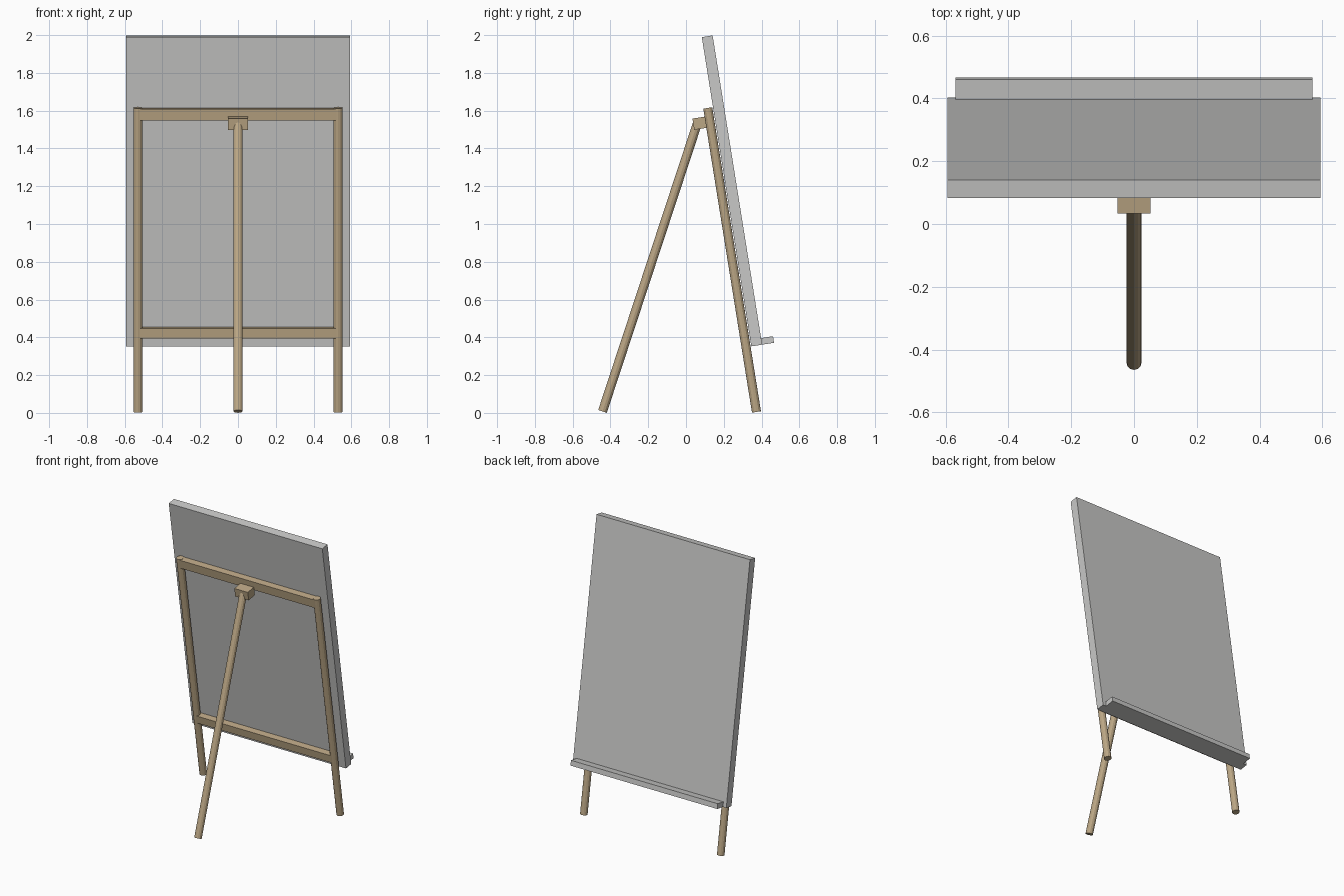
import bpy, bmesh, math
from mathutils import Matrix, Vector

if "Cube" in bpy.data.objects:
    bpy.data.objects.remove(bpy.data.objects["Cube"])


def mat(name, rgb):
    m = bpy.data.materials.new(name)
    m.diffuse_color = (*rgb, 1)
    m.use_nodes = True
    m.node_tree.nodes["Principled BSDF"].inputs["Base Color"].default_value = m.diffuse_color
    return m


WOOD = mat("light_wood", (0.50, 0.385, 0.235))
GREY = mat("board_grey", (0.58, 0.58, 0.57))

# leaning frame: local z runs up along the legs, local y points out of the board face
LEAN = Matrix.Translation((0, 0.373, 0.005)) @ Matrix.Rotation(math.radians(9.1), 4, 'X')
R = 0.024


def finish(name, bm, material):
    me = bpy.data.meshes.new(name)
    bm.to_mesh(me)
    bm.free()
    me.materials.append(material)
    bpy.context.collection.objects.link(bpy.data.objects.new(name, me))


def box(name, half_x, y, z, material):
    """Box centred on x, with y and z ranges in the leaning frame."""
    bm = bmesh.new()
    m = LEAN @ Matrix.Translation((0, sum(y) / 2, sum(z) / 2)) \
        @ Matrix.Diagonal((2 * half_x, y[1] - y[0], z[1] - z[0], 1))
    bmesh.ops.create_cube(bm, size=1, matrix=m)
    finish(name, bm, material)


def rod(name, a, b):
    """Round wooden leg between two points."""
    d = b - a
    bm = bmesh.new()
    m = Matrix.Translation((a + b) / 2) @ d.to_track_quat('Z', 'Y').to_matrix().to_4x4()
    bmesh.ops.create_cone(bm, cap_ends=True, segments=12, radius1=R, radius2=R,
                          depth=d.length, matrix=m)
    finish(name, bm, WOOD)


# side legs
for side, x in (("left", -0.53), ("right", 0.53)):
    rod(side + "_leg", LEAN @ Vector((x, 0, 0)), LEAN @ Vector((x, 0, 1.63)))

# prop leg and its hinge block
rod("prop_leg", Vector((0, -0.442, 0.008)), Vector((0, 0.061, 1.535)))
box("hinge_block", 0.052, (-0.089, -0.020), (1.527, 1.587), WOOD)

# crossbars between the legs
box("top_crossbar", 0.525, (-0.022, 0.022), (1.566, 1.627), WOOD)
box("lower_crossbar", 0.525, (-0.022, 0.022), (0.397, 0.451), WOOD)

# board and tray ledge
box("board", 0.594, (0.028, 0.086), (0.347, 2.005), GREY)
box("tray_ledge", 0.568, (0.086, 0.150), (0.347, 0.382), GREY)
